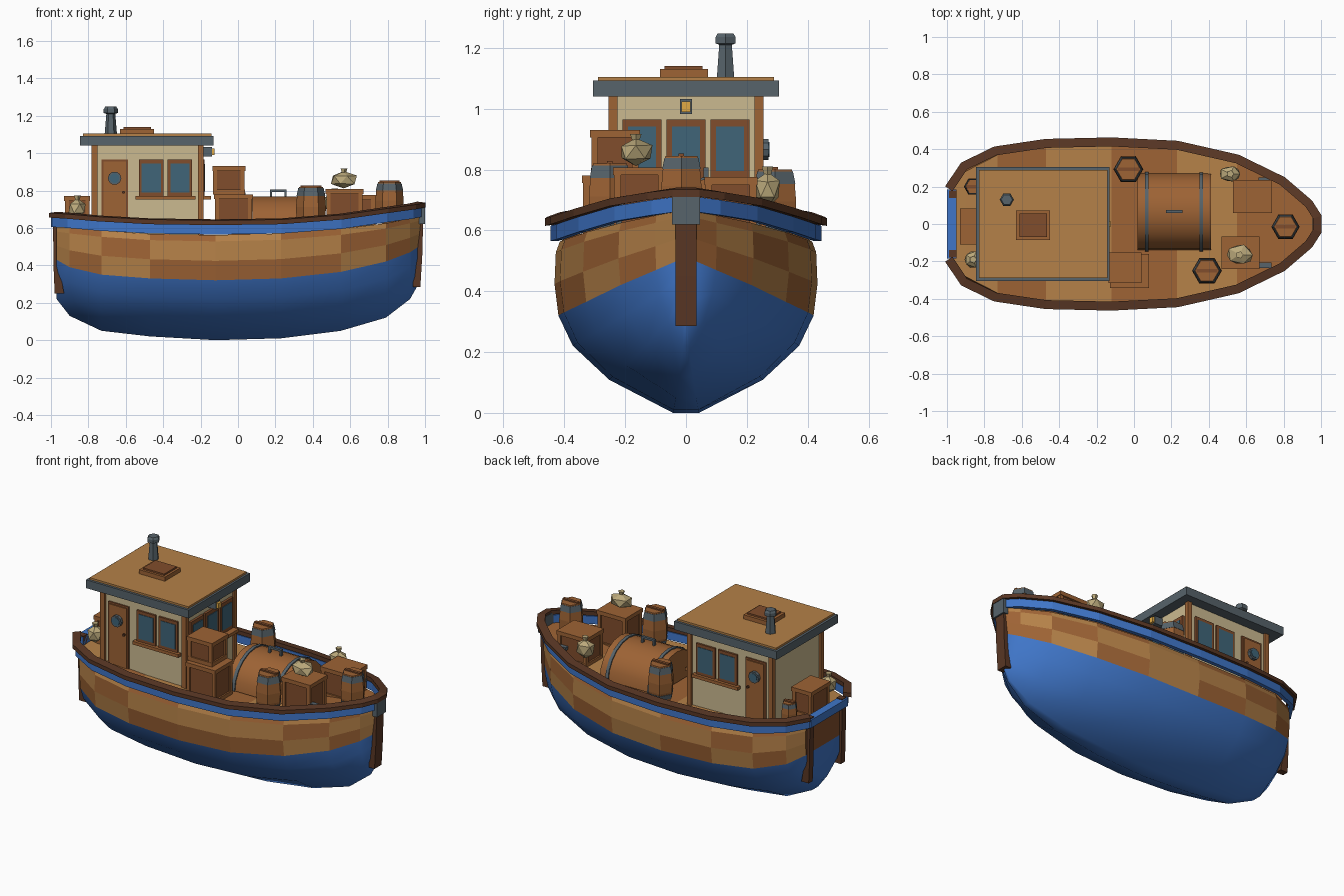
import bpy, bmesh, math, random
from mathutils import Vector

if "Cube" in bpy.data.objects:
    bpy.data.objects.remove(bpy.data.objects["Cube"])
random.seed(4)

def material(name, c):
    m = bpy.data.materials.new(name)
    m.diffuse_color = (*c, 1)
    m.use_nodes = True
    m.node_tree.nodes["Principled BSDF"].inputs["Base Color"].default_value = m.diffuse_color
    return m
BLUE = material("blue_paint", (.05, .18, .58))
LIGHT = material("light_wood", (.46, .22, .065))
MID = material("mid_wood", (.34, .125, .035))
BROWN = material("brown_wood", (.22, .075, .025))
DARK = material("dark_wood", (.1, .038, .018))
CREAM = material("cream_wall", (.6, .49, .28))
GREY = material("slate_metal", (.095, .125, .145))
GLASS = material("glass", (.05, .13, .19))
SACK = material("sack_cloth", (.5, .4, .2))
GOLD = material("lamp_glow", (.75, .4, .06))

def finish(name, bm, *mats):
    bmesh.ops.recalc_face_normals(bm, faces=bm.faces[:])
    me = bpy.data.meshes.new(name)
    bm.to_mesh(me)
    bm.free()
    for m in mats:
        me.materials.append(m)
    ob = bpy.data.objects.new(name, me)
    bpy.context.collection.objects.link(ob)
    return ob

def loft(name, rings, mats, close=True, caps=True, pick=None):
    bm = bmesh.new()
    vs = [[bm.verts.new(p) for p in r] for r in rings]
    n = len(rings[0])
    for i in range(len(vs) - 1):
        for j in range(n if close else n - 1):
            k = (j + 1) % n
            f = bm.faces.new((vs[i][j], vs[i][k], vs[i + 1][k], vs[i + 1][j]))
            if pick:
                f.material_index = pick(i, j)
    if caps:
        for r in (vs[0], vs[-1]):
            bm.faces.new(r).material_index = len(mats) - 1
    return finish(name, bm, *mats)

def box(name, x0, x1, y0, y1, z0, z1, mat):
    return loft(name, [[(x0, y0, z), (x1, y0, z), (x1, y1, z), (x0, y1, z)] for z in (z0, z1)], [mat])

def lathe(name, x, y, prof, n, mat, axis='Z'):
    def ring(r, h):
        a = [2 * math.pi * k / n for k in range(n)]
        if axis == 'Z':
            return [(x + r * math.cos(t), y + r * math.sin(t), h) for t in a]
        return [(x + r * math.cos(t), h, y + r * math.sin(t)) for t in a]
    return loft(name, [ring(r, h) for r, h in prof], [mat])

# Hull stations: x, half width, keel height, waterline height, sheer height
ST = [(-.97, .195, .22, .43, .605), (-.9, .29, .13, .39, .6), (-.73, .38, .05, .35, .585),
      (-.47, .42, .02, .33, .568), (-.12, .428, 0, .32, .562), (.23, .41, .01, .33, .57),
      (.55, .335, .05, .365, .595), (.79, .22, .12, .42, .625), (.92, .1, .22, .47, .65), (.965, .03, .3, .5, .665)]

def section(half):
    return half + [(x, -y, z) for x, y, z in reversed(half)]
low, high = [], []
for x, b, k, w, s in ST:
    rake = .02 if x > .95 else 0
    low.append(section([(x, b * f, k + t * (w - k)) for f, t in ((.98, 1), (.87, .69), (.59, .34), (.1, 0))]))
    high.append(section([(x + rake * t, b * f, w + t * (s - w)) for f, t in ((.97, 1), (1, .86), (1.01, .43), (.98, 0))]))
hull = loft("hull_bottom", low, [BLUE], close=False)
hull.data.shade_smooth()
bpy.context.view_layer.objects.active = hull
hull.select_set(True)
bpy.ops.object.shade_smooth_by_angle(angle=math.radians(40))

# Plank rows in alternating woods; the closing side of each ring forms the deck
def plank(i, j):
    if j == 7:
        return (0, 0, 1, 0, 1, 0, 1, 1, 1)[i]
    r = min(j, 6 - j)
    return (i + r) % 2 if i % 4 else random.choice((0, 0, 1))
loft("hull_planks_and_deck", high, [LIGHT, MID, BROWN], pick=plank)

# Rails swept round the outline from stern to bow to stern
path = [(-.985, .185, .61), (-.905, .305, .605), (-.74, .385, .59), (-.47, .425, .575), (-.12, .433, .57),
        (.23, .415, .575), (.55, .342, .6), (.79, .225, .635), (.93, .105, .655), (.975, .035, .665)]
path = path + [(x, -y, z) for x, y, z in reversed(path)]

def rail(name, a, b, z0, z1, mat, tilt=0):
    rings = []
    for i, (x, y, z) in enumerate(path):
        p, q = Vector(path[max(i - 1, 0)][:2]), Vector(path[min(i + 1, len(path) - 1)][:2])
        t = (q - p).normalized()
        nx, ny = -t.y, t.x
        rings.append([(x + nx * o, y + ny * o, z + h) for o, h in ((a, z0), (b, z0 - tilt), (b, z1 - tilt), (a, z1))])
    loft(name, rings, [mat])
rail("blue_bulwark", -.012, .012, -.005, .045, BLUE)
rail("rail_cap", .03, -.018, .045, .07, DARK, -.006)
box("stern_bulwark", -1, -.95, -.185, .185, .605, .655, BLUE)

# Stem post with metal cap, and stern posts
loft("stem_post", [[(x0, -.035, z), (x1, -.035, z), (x1, .035, z), (x0, .035, z)]
                   for z, x0, x1 in ((.285, .935, .975), (.45, .945, .985), (.64, .955, .99))], [DARK])
box("stem_metal_cap", .955, 1, -.046, .046, .62, .725, GREY)
for s in (-1, 1):
    loft("stern_post", [[(x0, s * .16 - .02, z), (x1, s * .16 - .02, z), (x1, s * .16 + .02, z), (x0, s * .16 + .02, z)]
                        for z, x0, x1 in ((.25, -.98, -.93), (.36, -.985, -.95), (.66, -.99, -.95))], [DARK])

# Wheelhouse walls, corner posts, roof
box("house_walls", -.77, -.195, -.24, .24, .56, 1.05, CREAM)
for s in (-1, 1):
    for x in (-.782, -.215):
        box("house_corner_post", x, x + .03, s * .24 - .015, s * .24 + .015, .56, 1.045, MID)
box("roof_edge", -.845, -.13, -.305, .305, 1.04, 1.092, GREY)
box("roof_top", -.83, -.143, -.29, .29, 1.08, 1.104, LIGHT)
box("roof_hatch", -.63, -.45, -.085, .072, 1.1, 1.13, MID)
box("roof_hatch_lid", -.612, -.465, -.07, .055, 1.128, 1.14, BROWN)
lathe("chimney", -.68, .13, [(.033, 1.1), (.024, 1.21), (.038, 1.215), (.038, 1.235), (.03, 1.248)], 6, GREY)

# Side doors and windows on both sides
for s in (-1, 1):
    def side(name, x0, x1, z0, z1, d, m):
        y = sorted((s * .23, s * (.24 + d)))
        box(name, x0, x1, y[0], y[1], z0, z1, m)
    side("door_frame", -.73, -.588, .565, .967, .008, BROWN)
    side("door", -.718, -.6, .565, .955, .014, MID)
    lathe("porthole_ring", -.66, .866, [(.036, s * .24), (.036, s * .272)], 10, GREY, 'Y')
    lathe("porthole_glass", -.66, .866, [(.026, s * .25), (.026, s * .275)], 10, GLASS, 'Y')
    lathe("door_knob", -.612, .79, [(.008, s * .24), (.008, s * .268)], 6, DARK, 'Y')
    for x in (-.53, -.377):
        side("side_window_frame", x, x + .132, .77, .965, .012, BROWN)
        side("side_window_glass", x + .015, x + .117, .79, .945, .015, GLASS)
    side("side_window_sill", -.547, -.228, .752, .772, .03, MID)

# Forward windows, sill and lamp
for y in (-.145, 0, .145):
    box("front_window_frame", -.2, -.18, y - .064, y + .064, .77, .965, BROWN)
    box("front_window_glass", -.2, -.176, y - .046, y + .046, .795, .942, GLASS)
box("front_window_sill", -.2, -.145, -.215, .215, .752, .772, MID)
box("lamp_bracket", -.2, -.14, -.019, .019, .983, 1.032, GREY)
box("lamp_glass", -.145, -.125, -.015, .015, .99, 1.024, GOLD)

# Crates: inset core, lid, base and corner battens
def crate(x0, x1, y0, y1, z0, z1):
    e = .012
    box("crate_core", x0 + e, x1 - e, y0 + e, y1 - e, z0, z1 - .005, BROWN)
    box("crate_lid", x0, x1, y0, y1, z1 - .025, z1, MID)
    box("crate_base", x0 + .003, x1 - .003, y0 + .003, y1 - .003, z0, z0 + .025, MID)
    for x in (x0 + .004, x1 - .026):
        for y in (y0 + .004, y1 - .026):
            box("crate_batten", x, x + .022, y, y + .022, z0, z1 - .01, MID)
crate(-.127, .08, -.342, -.16, .565, .78)
crate(-.137, .04, -.315, -.152, .78, .93)
crate(.53, .738, .06, .235, .59, .775)
crate(.468, .67, -.24, -.066, .585, .807)
crate(-.93, -.79, -.11, .082, .6, .77)

# Domed chest with metal bands and handle
def arch(name, x0, x1, g, mat):
    pts = [(.065 + (.205 + g) * math.cos(math.pi * k / 10), .575 + (.193 + g) * math.sin(math.pi * k / 10)) for k in range(11)]
    ob = loft(name, [[(x, y, z) for y, z in pts] for x in (x0, x1)], [mat])
    bpy.ops.object.select_all(action='DESELECT')
    bpy.context.view_layer.objects.active = ob
    ob.select_set(True)
    bpy.ops.object.shade_smooth_by_angle(angle=math.radians(40))
arch("chest", .018, .412, 0, MID)
for x in (.068, .36):
    arch("chest_band", x - .01, x + .01, .007, GREY)
for x in (.17, .248):
    box("chest_handle_leg", x, x + .012, .058, .074, .76, .805, GREY)
box("chest_handle_bar", .17, .26, .058, .074, .793, .806, GREY)

# Hexagonal barrels with metal hoops and a lid bar
def barrel(x, y, z0, h, r):
    lathe("barrel", x, y, [(r * .8, z0), (r * .97, z0 + h * .3), (r, z0 + h * .55), (r * .93, z0 + h * .8), (r * .8, z0 + h)], 6, MID)
    lathe("barrel_top_hoop", x, y, [(r * .96, z0 + h * .8), (r * .85, z0 + h * .97)], 6, GREY)
    lathe("barrel_low_hoop", x, y, [(r * .92, z0 + h * .12), (r * .98, z0 + h * .24)], 6, GREY)
    box("barrel_lid_bar", x - r * .7, x + r * .7, y - .009, y + .009, z0 + h, z0 + h + .008, BROWN)
barrel(-.03, .293, .565, .235, .08)
barrel(.39, -.25, .58, .24, .08)
barrel(.81, -.015, .625, .22, .076)
barrel(-.86, .2, .6, .14, .05)

# Lumpy faceted sacks with tied tops
def sack(x, y, z, sx, sy, sz):
    bm = bmesh.new()
    bmesh.ops.create_icosphere(bm, subdivisions=1, radius=1)
    for v in bm.verts:
        v.co *= random.uniform(.9, 1.08)
        v.co = Vector((x + v.co.x * sx, y + v.co.y * sy, z + v.co.z * sz))
    finish("sack", bm, SACK)
    lathe("sack_tie", x, y, [(.012, z + sz * .8), (.02, z + sz * 1.25)], 5, SACK)
sack(.565, -.165, .857, .075, .06, .048)
sack(.515, .268, .735, .065, .045, .06)
sack(-.86, -.19, .705, .055, .05, .055)

# Mooring cleats near the bow
for y in (-.22, .235):
    box("cleat_base", .685, .715, y - .01, y + .01, .6, .675, GREY)
    box("cleat_bar", .665, .735, y - .014, y + .014, .67, .69, GREY)
